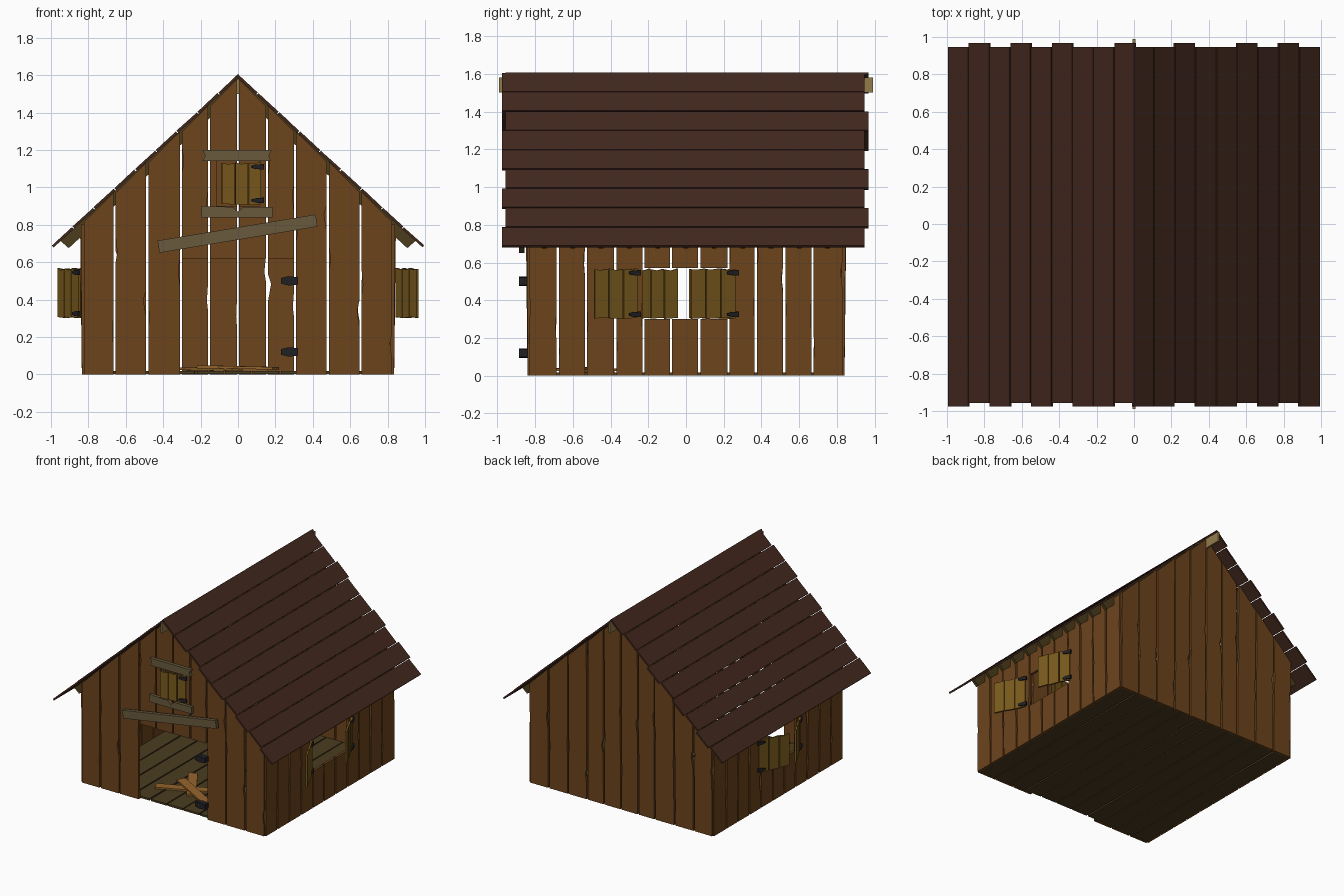
import bpy, bmesh, math, random
from mathutils import Matrix, Vector

if "Cube" in bpy.data.objects:
    bpy.data.objects.remove(bpy.data.objects["Cube"])

random.seed(4)
SLOPE = 0.92
T = 0.02


def mat(name, rgb):
    m = bpy.data.materials.new(name)
    m.diffuse_color = (*rgb, 1)
    m.use_nodes = True
    m.node_tree.nodes["Principled BSDF"].inputs["Base Color"].default_value = m.diffuse_color
    return m


WALL = mat("wall_wood", (0.15, 0.058, 0.012))
ROOF = mat("roof_wood", (0.055, 0.021, 0.013))
SHUT = mat("shutter_wood", (0.19, 0.1, 0.012))
GREY = mat("weathered_wood", (0.14, 0.1, 0.045))
BEAM = mat("beam_wood", (0.07, 0.045, 0.012))
RIDGE = mat("ridge_wood", (0.3, 0.2, 0.07))
FLOOR = mat("floor_wood", (0.07, 0.045, 0.014))
DEBRIS = mat("debris_wood", (0.3, 0.13, 0.025))
IRON = mat("iron", (0.015, 0.015, 0.018))


def finish(name, bm, material):
    bmesh.ops.recalc_face_normals(bm, faces=bm.faces)
    me = bpy.data.meshes.new(name)
    bm.to_mesh(me)
    bm.free()
    me.materials.append(material)
    ob = bpy.data.objects.new(name, me)
    bpy.context.collection.objects.link(ob)
    return ob


def slab(bm, pts, M, t=T):
    """Extrude an outline in local (u, z) by t along local y."""
    a = [bm.verts.new(M @ Vector((u, 0, z))) for u, z in pts]
    b = [bm.verts.new(M @ Vector((u, t, z))) for u, z in pts]
    n = len(pts)
    bm.faces.new(a)
    bm.faces.new(b[::-1])
    for i in range(n):
        bm.faces.new((a[i], b[i], b[(i + 1) % n], a[(i + 1) % n]))


def box(bm, centre, size, rot=Matrix()):
    M = Matrix.Translation(centre) @ rot @ Matrix.Diagonal((*size, 1))
    bmesh.ops.create_cube(bm, size=1, matrix=M)


def place(x, y, z=0, ang=0):
    return Matrix.Translation((x, y, z)) @ Matrix.Rotation(ang, 4, 'Z')


def board(bm, a, b, z0, za, zb, M, gap=0.006):
    """One weathered plank with a splintered nick in an edge."""
    a, b = a + gap, b - gap
    h = min(za, zb) - z0
    pts = [(a, z0), (b, z0)]
    if h > 0.3:
        c = z0 + h * random.uniform(0.15, 0.8)
        d = random.uniform(0.004, 0.016)
        pts += [(b, c - 0.09), (b - d, c), (b, c + 0.05)]
    pts += [(b, zb), (a, za)]
    if h > 0.3:
        c = z0 + h * random.uniform(0.15, 0.8)
        pts += [(a, c + 0.08), (a + random.uniform(0.003, 0.01), c), (a, c - 0.05)]
    tilt = Matrix.Rotation(random.uniform(0, 0.012) if z0 == 0 else 0, 4, 'X')
    slab(bm, pts, M @ tilt)


def wall(name, bounds, top, M, holes=()):
    bm = bmesh.new()
    for a, b in zip(bounds, bounds[1:]):
        for u0, u1, z0, z1 in holes:
            if a < u1 - 0.01 and b > u0 + 0.01:
                if z0 > 0:
                    board(bm, a, b, 0, z0, z0, M)
                board(bm, a, b, z1, top(a), top(b), M)
                if a < u0 - 0.01:
                    board(bm, a, u0, z0, z1, z1, M)
                if b > u1 + 0.01:
                    board(bm, u1, b, z0, z1, z1, M)
                break
        else:
            board(bm, a, b, 0, top(a), top(b), M)
    return finish(name, bm, WALL)


# Plank walls
def gable(u):
    return 1.578 - SLOPE * abs(u)


fb = [-.83, -.66, -.485, -.305, -.155, 0, .155, .305, .48, .655, .83]
sb = [-.835, -.68, -.53, -.375, -.225, -.08, .07, .225, .37, .52, .67, .835]
window = [(-.225, .225, .30, .57)]


def front_wall():
    # the door head and the loft window share the two middle boards
    M = place(0, -.84)
    ob = wall("front_wall", fb[:4], gable, M)
    wall("front_wall_right", fb[7:], gable, M)
    bm = bmesh.new()
    for s in (-1, 1):
        p = lambda u: s * u
        for u0, u1, z0, za, zb in ((.155, .305, .62, gable(.155), gable(.305)),
                                   (0, .155, .62, .90, .90),
                                   (0, .155, 1.14, gable(0), gable(.155)),
                                   (.11, .155, .90, 1.14, 1.14)):
            lo, hi = sorted((p(u0), p(u1)))
            l, r = (za, zb) if s > 0 else (zb, za)
            board(bm, lo, hi, z0, l, r, M)
    finish("front_wall_middle", bm, WALL)


front_wall()
wall("back_wall", [-u for u in fb[::-1]], gable, place(0, .84, 0, math.pi))
wall("right_wall", sb, lambda u: .80, place(.835, 0, 0, math.pi / 2), window)
wall("left_wall", [-u for u in sb[::-1]], lambda u: .80, place(-.835, 0, 0, -math.pi / 2), window)

# Floor planks running front to back
bm = bmesh.new()
for i in range(11):
    x = -.75 + .15 * i
    e = random.uniform(0, .012)
    box(bm, (x, e / 2, .009), (.14, 1.65 - e, .016), Matrix.Rotation(random.uniform(-.004, .004), 4, 'Z'))
finish("floor_planks", bm, FLOOR)

# Roof planks: uneven ends, listed from ridge to eave
ang = math.atan(SLOPE)
step = math.hypot(1, SLOPE) / 9
for name, s, ends in (("roof_right", 1, "001001010"), ("roof_left", -1, "100101010")):
    bm = bmesh.new()
    for i, e in enumerate(ends):
        y0, y1 = ((-.975, .947), (-.957, .968))[int(e)]
        d = (i + .5) * step
        c = Vector((s * (d * math.cos(ang) - .008), (y0 + y1) / 2, 1.602 - d * math.sin(ang)))
        box(bm, c, (step - .006, y1 - y0, .014),
            Matrix.Rotation(s * (ang + random.uniform(-.02, .02)), 4, 'Y'))
    finish(name, bm, ROOF)

# Ridge beam and rafters with tails under the eaves
bm = bmesh.new()
box(bm, (0, 0, 1.54), (.014, 1.98, .08))
finish("ridge_beam", bm, RIDGE)
bm = bmesh.new()
for i in range(11):
    for s in (-1, 1):
        pts = [(0, 1.588), (s * .95, 1.588 - .95 * SLOPE), (s * .905, .675), (0, 1.51)]
        slab(bm, pts, place(0, -.7625 + .15 * i), .025)
finish("rafters", bm, BEAM)


# Shutters of three boards each, with strap hinges on the pivot edge
def shutter(name, hinge, end, z0, z1, out):
    v = Vector(end) - Vector(hinge)
    M = place(hinge[0], hinge[1], 0, math.atan2(v.y, v.x))
    w = v.length / 3
    bm = bmesh.new()
    for i in range(3):
        j, k = random.uniform(0, .008), random.uniform(0, .008)
        slab(bm, [(i * w + .003, z0 + j), ((i + 1) * w - .003, z0 + k), ((i + 1) * w - .003, z1 - j),
                  ((i + .5) * w, z1 - k - .006), (i * w + .003, z1 - k)], M, .014)
    finish(name, bm, SHUT)
    bm = bmesh.new()
    for z in (z0 + .025, z1 - .025):
        slab(bm, [(-.012, z - .015), (.03, z - .012), (.055, z - .006), (.055, z + .006),
                  (.03, z + .012), (-.012, z + .015)], M @ Matrix.Translation((0, out, 0)), .012)
    finish(name + "_hinges", bm, IRON)


shutter("right_shutter_front", (.84, -.26), (.955, -.49), .30, .57, .012)
shutter("right_shutter_back", (.84, .26), (.955, .02), .30, .57, .012)
shutter("left_shutter_front", (-.84, -.26), (-.955, -.04), .30, .57, .012)
shutter("left_shutter_back", (-.84, .26), (-.955, .02), .30, .57, -.01)
shutter("loft_shutter", (.125, -.845), (-.09, -.875), .905, 1.135, .012)

# Door hinges left on the frame
bm = bmesh.new()
for z in (.12, .50):
    slab(bm, [(.23, z - .015), (.27, z - .025), (.32, z - .02), (.32, z + .02), (.27, z + .025),
              (.23, z + .015)], place(0, -.885), .045)
finish("door_hinges", bm, IRON)

# Nailed-on weathered boards
bm = bmesh.new()
slab(bm, [(-.19, 1.14), (.175, 1.14), (.165, 1.17), (.18, 1.20), (-.19, 1.20), (-.175, 1.17)], place(0, -.868), .026)
slab(bm, [(-.195, .84), (.185, .84), (.185, .895), (.03, .895), (0, .87), (-.03, .895), (-.195, .90)],
     place(0, -.868), .026)
slab(bm, [(-.42, .65), (.425, .79), (.415, .855), (-.43, .715)], place(0, -.885), .03)
finish("nailed_boards", bm, GREY)

# Fallen planks inside the doorway
bm = bmesh.new()
for x, y, z, l, a in ((-.08, -.52, .025, .5, .45), (.0, -.56, .037, .46, -.5), (-.1, -.45, .03, .36, -1.0)):
    box(bm, (x, y, z), (l, .07, .014), Matrix.Rotation(a, 4, 'Z') @ Matrix.Rotation(.02, 4, 'Y'))
finish("fallen_planks", bm, DEBRIS)
